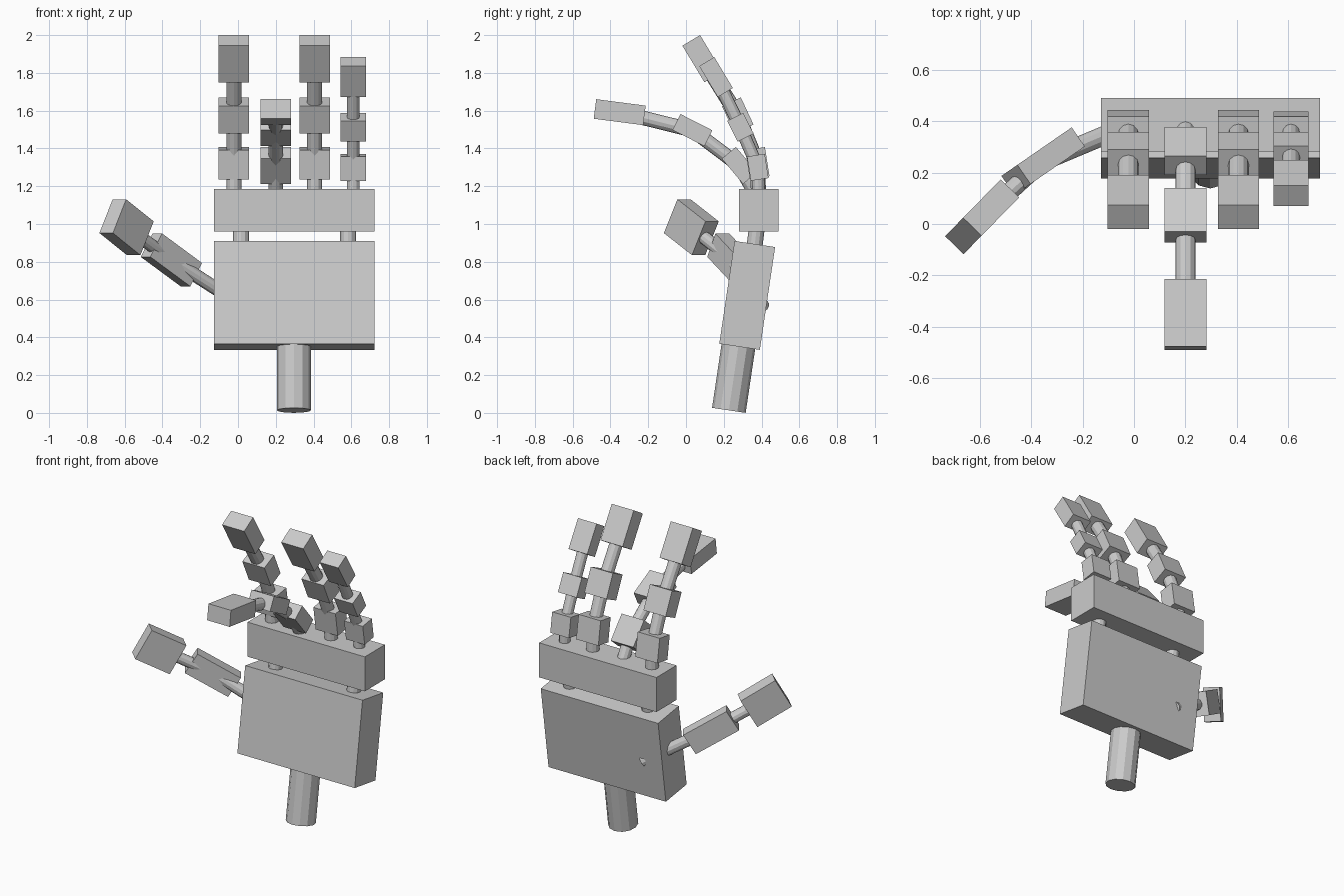
import bpy
from math import sin, cos, radians
from mathutils import Vector, Matrix

if "Cube" in bpy.data.objects:
    bpy.data.objects.remove(bpy.data.objects["Cube"])


def frame(axis):
    """Rotation whose z follows axis and whose x stays horizontal."""
    z = Vector(axis).normalized()
    x = z.cross(Vector((0, 0, 1)))
    x = x.normalized() if x.length > 1e-4 else Vector((1, 0, 0))
    return Matrix((x, z.cross(x), z)).transposed().to_4x4()


def block(name, center, axis, size):
    """Box with size (width, thickness, length along axis)."""
    bpy.ops.mesh.primitive_cube_add(size=1)
    ob = bpy.context.object
    ob.name = name
    ob.data.transform(Matrix.Translation(center) @ frame(axis) @ Matrix.Diagonal((*size, 1)))
    if ob.data.polygons[0].normal.dot(ob.data.polygons[0].center - Vector(center)) < 0:
        ob.data.flip_normals()
    return ob


def rod(name, a, b, r, sides=12):
    a, b = Vector(a), Vector(b)
    bpy.ops.mesh.primitive_cylinder_add(vertices=sides, radius=r, depth=(b - a).length)
    ob = bpy.context.object
    ob.name = name
    ob.data.transform(Matrix.Translation((a + b) / 2) @ frame(b - a))
    return ob


# wrist, palm and knuckle bar
lean = Vector((0, 0.147, 0.989))
block("palm", (0.297, 0.324, 0.622), lean, (0.85, 0.217, 0.55))
wrist = Vector((0.296, 0.227, 0.0135))
rod("wrist", wrist, wrist + lean * 0.40, 0.09)
block("knuckle_bar", (0.297, 0.385, 1.072), (0, 0, 1), (0.85, 0.208, 0.226))
for i, x in enumerate((0.016, 0.583)):
    rod(f"palm_post_{i}", (x, 0.355, 0.82), (x, 0.38, 1.02), 0.042)

# fingers: x, width, rod radius, then (y, z, forward tilt, thickness, length) per segment
straight = [(0.378, 1.322, 9, 0.105, 0.156),
            (0.274, 1.575, 25, 0.11, 0.159),
            (0.086, 1.875, 31, 0.109, 0.226)]
curled = [(0.283, 1.31, 40, 0.097, 0.175),
          (0.034, 1.497, 63, 0.094, 0.189),
          (-0.351, 1.592, 82.6, 0.104, 0.264)]
short = [(0.38, 1.3, 9, 0.095, 0.13),
         (0.288, 1.512, 27, 0.095, 0.123),
         (0.159, 1.778, 31, 0.093, 0.191)]
fingers = {"index": (-0.022, 0.16, 0.04, straight),
           "middle": (0.2, 0.163, 0.038, curled),
           "ring": (0.406, 0.16, 0.04, straight),
           "little": (0.61, 0.135, 0.034, short)}
for name, (x, w, r, segs) in fingers.items():
    prev = (x, 0.385, 1.13)
    for i, (y, z, tilt, t, length) in enumerate(segs):
        a = radians(tilt)
        block(f"{name}_segment_{i}", (x, y, z), (0, -sin(a), cos(a)), (w, t, length))
        rod(f"{name}_rod_{i}", prev, (x, y, z), r)
        prev = (x, y, z)

# thumb
c1, c2 = Vector((-0.353, 0.244, 0.81)), Vector((-0.59, 0.028, 0.983))
block("thumb_segment_0", c1, (-0.21, -0.145, 0.155), (0.09, 0.145, 0.30))
block("thumb_segment_1", c2, (-0.146, -0.149, 0.117), (0.10, 0.205, 0.239))
rod("thumb_rod_0", (0.03, 0.405, 0.565), c1, 0.037)
rod("thumb_rod_1", c1, c2, 0.035)
